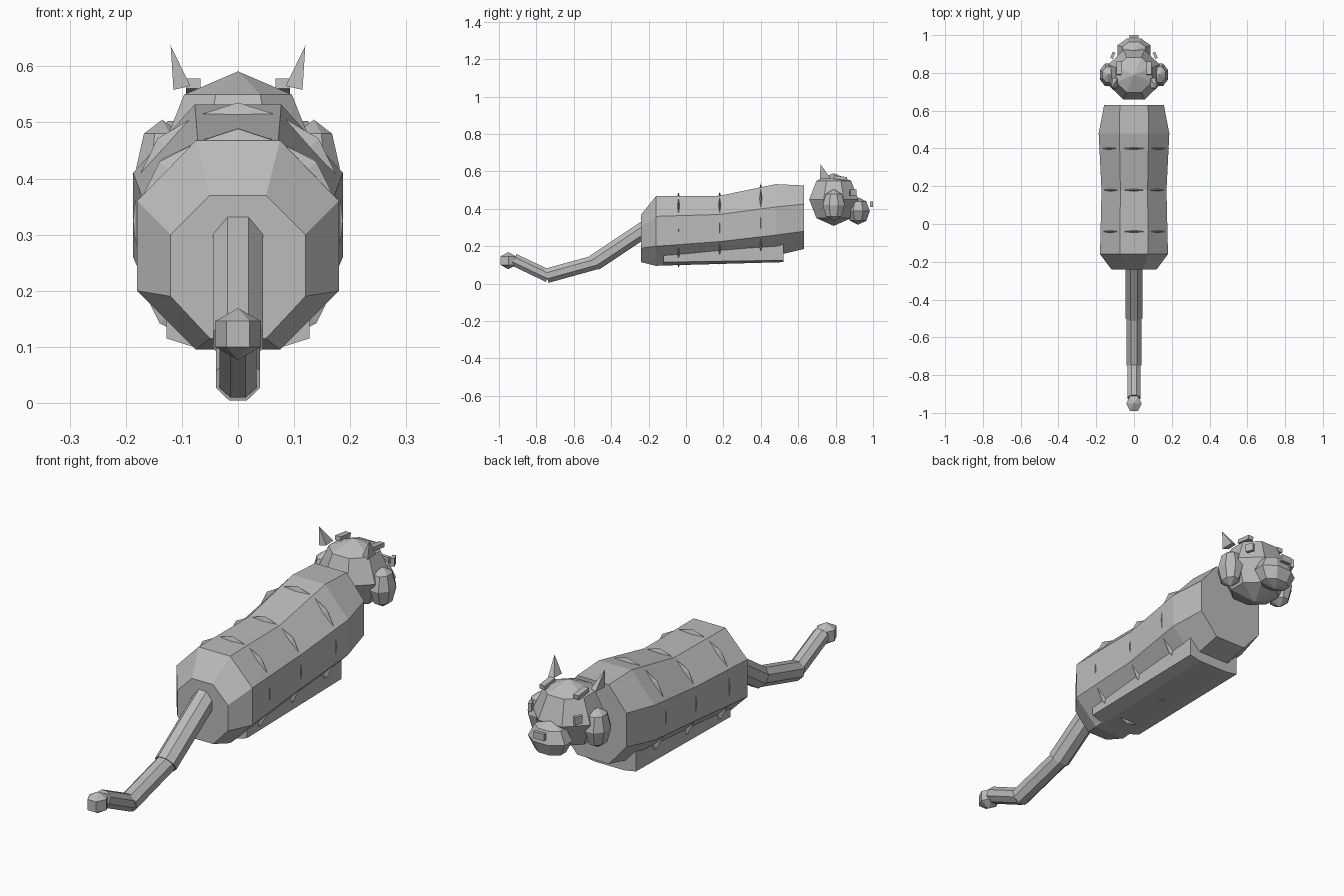
import bpy, bmesh, math
from mathutils import Vector, Matrix

cube = bpy.data.objects.get("Cube")
if cube:
    bpy.data.objects.remove(cube, do_unlink=True)

grey = bpy.data.materials.new("plain grey")
grey.use_nodes = True
grey.diffuse_color = (0.5, 0.5, 0.5, 1)
grey.node_tree.nodes["Principled BSDF"].inputs["Base Color"].default_value = (0.5, 0.5, 0.5, 1)


def finish(name, bm):
    bmesh.ops.recalc_face_normals(bm, faces=bm.faces)
    mesh = bpy.data.meshes.new(name)
    bm.to_mesh(mesh)
    bm.free()
    mesh.materials.append(grey)
    obj = bpy.data.objects.new(name, mesh)
    bpy.context.scene.collection.objects.link(obj)
    return obj


def loft(name, rings):
    """Skin equal-length rings of points and cap both ends."""
    bm = bmesh.new()
    loops = [[bm.verts.new(p) for p in ring] for ring in rings]
    n = len(loops[0])
    for a, b in zip(loops, loops[1:]):
        for i in range(n):
            j = (i + 1) % n
            bm.faces.new((a[i], a[j], b[j], b[i]))
    bm.faces.new(loops[0])
    bm.faces.new(loops[-1])
    return finish(name, bm)


def octagon(y, flat, side, bottom, low, high, top):
    half = [(flat, top), (side, high), (side, low), (flat, bottom)]
    pts = half + [(-x, z) for x, z in reversed(half)]
    return [Vector((x, y, z)) for x, z in pts]


def ball(name, centre, radii, segments=8, rings=4, turn=math.pi / 8):
    bm = bmesh.new()
    bmesh.ops.create_uvsphere(
        bm, u_segments=segments, v_segments=rings, radius=1,
        matrix=Matrix.Translation(centre) @ Matrix.Diagonal((*radii, 1)) @ Matrix.Rotation(turn, 4, "Z"))
    return finish(name, bm)


def box(name, centre, size, turn=0, axis="Z"):
    bm = bmesh.new()
    bmesh.ops.create_cube(
        bm, size=1,
        matrix=Matrix.Translation(centre) @ Matrix.Rotation(turn, 4, axis) @ Matrix.Diagonal((*size, 1)))
    return finish(name, bm)


# Body: octagonal sections from rump to shoulders
sections = [
    (-0.24, 0.05, 0.12, 0.115, 0.19, 0.30, 0.37),
    (-0.16, 0.075, 0.18, 0.095, 0.20, 0.36, 0.468),
    (0.18, 0.072, 0.172, 0.12, 0.225, 0.37, 0.47),
    (0.48, 0.077, 0.187, 0.15, 0.26, 0.41, 0.532),
    (0.63, 0.075, 0.158, 0.185, 0.28, 0.425, 0.525),
]
loft("body", [octagon(*s) for s in sections])

# Belly: shallow slab under the body
loft("belly", [octagon(-0.12, 0.07, 0.127, 0.097, 0.115, 0.17, 0.2),
               octagon(0.52, 0.07, 0.127, 0.115, 0.125, 0.24, 0.27)])


def body_section(y):
    for a, b in zip(sections, sections[1:]):
        if a[0] <= y <= b[0]:
            t = (y - a[0]) / (b[0] - a[0])
            return octagon(*[p + (q - p) * t for p, q in zip(a, b)])


# Stripes: thin sharp-edged hoops that rise at the middle of each body face
for name, y in (("rear_stripe", -0.04), ("middle_stripe", 0.18), ("front_stripe", 0.40)):
    ring = body_section(y)
    centre = sum(ring, Vector()) / 8
    rim = []
    for i, p in enumerate(ring):
        q = ring[(i + 1) % 8]
        mid = (p + q) / 2
        lift = 0.004 if abs(p.z - q.z) > 0.12 and abs(p.x - q.x) < 0.01 else 0.02
        rim.append(p + (centre - p).normalized() * 0.004)
        rim.append(mid + (mid - centre).normalized() * lift)
    inner = [centre + (p - centre) * 0.85 for p in rim]
    step = Vector((0, 0.01, 0))
    loft(name, [[p - step for p in inner], rim, [p + step for p in inner]])

# Tail: three straight octagonal lengths and a faceted tip
tail = [("tail_base", (-0.20, 0.305), (-0.49, 0.112), 0.048),
        ("tail_middle", (-0.47, 0.118), (-0.745, 0.042), 0.042),
        ("tail_end", (-0.735, 0.04), (-0.92, 0.128), 0.036)]
for name, start, end, radius in tail:
    a, b = Vector((0, *start)), Vector((0, *end))
    up = Vector((1, 0, 0)).cross(b - a).normalized()
    ring = []
    for i in range(8):
        angle = math.pi / 8 + i * math.pi / 4
        ring.append(Vector((math.cos(angle), 0, 0)) * radius + up * math.sin(angle) * radius)
    loft(name, [[a + p for p in ring], [b + p for p in ring]])
ball("tail_tip", (0, -0.95, 0.123), (0.047, 0.055, 0.046), 6, 3, math.pi / 6)

# Head and muzzle
ball("head", (0, 0.79, 0.45), (0.147, 0.142, 0.141))
ball("muzzle", (0, 0.92, 0.388), (0.095, 0.068, 0.073))
box("nose", (0, 0.992, 0.425), (0.05, 0.015, 0.03))

# Paired features of the face
for side, s in (("left", 1), ("right", -1)):
    ball(side + "_cheek", (s * 0.135, 0.79, 0.42), (0.05, 0.064, 0.085))
    box(side + "_eye", (s * 0.112, 0.893, 0.485), (0.015, 0.034, 0.035), s * 0.4)
    box(side + "_brow", (s * 0.08, 0.825, 0.565), (0.026, 0.07, 0.018), -0.12, "X")
    # Ear: four-sided spike leaning outwards and back
    base = [Vector((s * x, y, z)) for x, y, z in
            ((0.085, 0.72, 0.565), (0.115, 0.715, 0.558), (0.113, 0.775, 0.56), (0.087, 0.77, 0.565))]
    tip = Vector((s * 0.12, 0.72, 0.637))
    bm = bmesh.new()
    corners = [bm.verts.new(p) for p in base]
    apex = bm.verts.new(tip)
    bm.faces.new(corners)
    for i in range(4):
        bm.faces.new((corners[i], corners[(i + 1) % 4], apex))
    finish(side + "_ear", bm)
